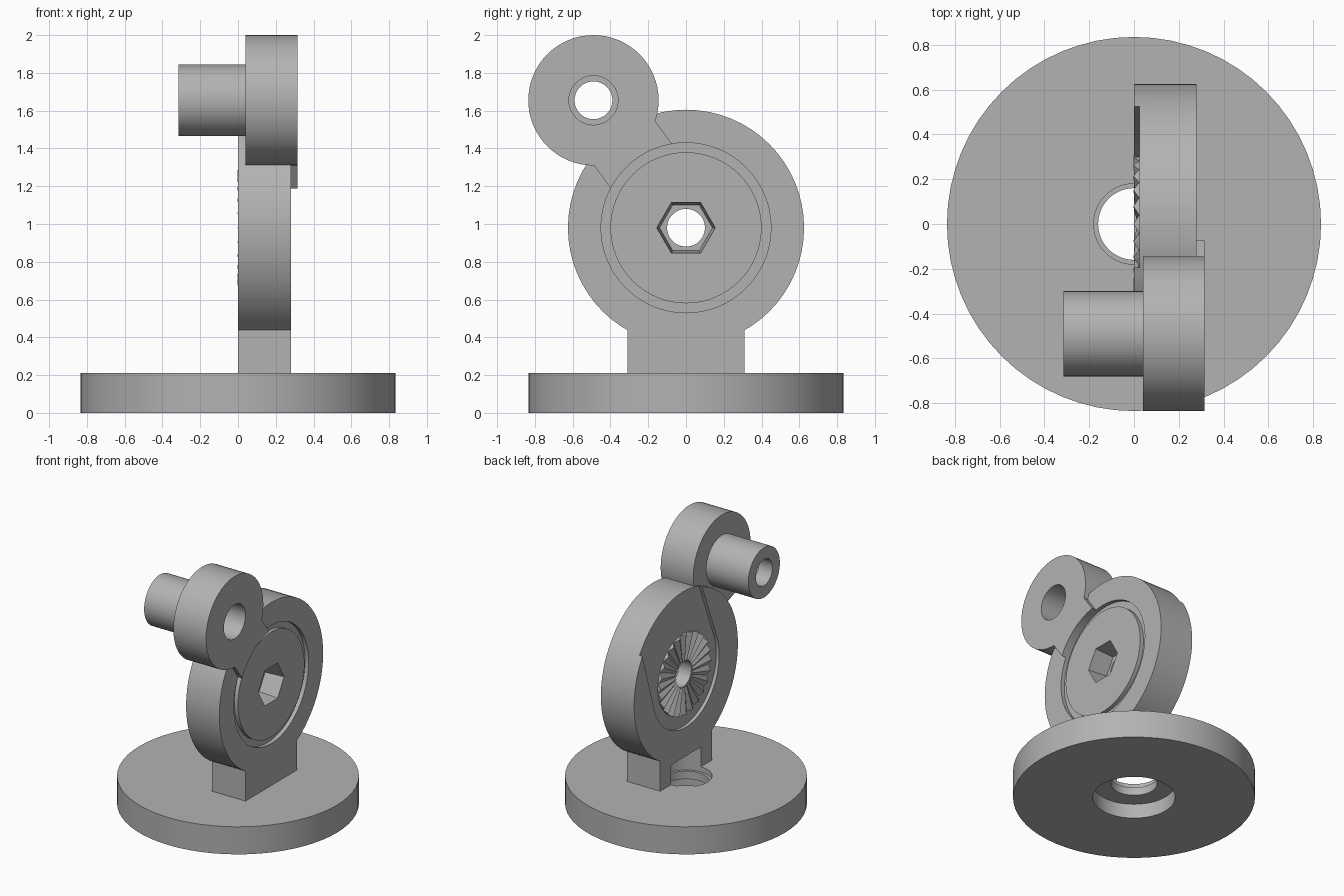
import bpy, bmesh, math

cube = bpy.data.objects.get("Cube")
if cube:
    bpy.data.objects.remove(cube, do_unlink=True)

grey = bpy.data.materials.new("plain_grey")
grey.use_nodes = True
colour = (0.45, 0.45, 0.45, 1)
grey.diffuse_color = colour
grey.node_tree.nodes["Principled BSDF"].inputs["Base Color"].default_value = colour

PIVOT = (0.0, 0.98)      # y, z of the hinge
EYE = (-0.49, 1.655)     # y, z of the arm end


def finish(name, bm):
    bmesh.ops.recalc_face_normals(bm, faces=bm.faces[:])
    mesh = bpy.data.meshes.new(name)
    bm.to_mesh(mesh)
    bm.free()
    mesh.materials.append(grey)
    obj = bpy.data.objects.new(name, mesh)
    bpy.context.collection.objects.link(obj)
    return obj


def ring(radius, centre=(0, 0), sides=64):
    steps = [math.tau * i / sides for i in range(sides)]
    return [(centre[0] + radius * math.cos(a), centre[1] + radius * math.sin(a)) for a in steps]


def prism(name, start, end, low, high, axis="X"):
    """Solid between two matching outlines, along X (y, z points) or Z (x, y points)."""
    bm = bmesh.new()
    loops = []
    for outline, d in ((start, low), (end, high)):
        loops.append([bm.verts.new((d, u, v) if axis == "X" else (u, v, d)) for u, v in outline])
    for loop in loops:
        bm.faces.new(loop)
    n = len(start)
    for i in range(n):
        j = (i + 1) % n
        bm.faces.new((loops[0][i], loops[0][j], loops[1][j], loops[1][i]))
    return finish(name, bm)


def disc(name, radius, low, high, centre=(0, 0), axis="X"):
    outline = ring(radius, centre)
    return prism(name, outline, outline, low, high, axis)


def combine(target, tool, operation="DIFFERENCE"):
    mod = target.modifiers.new("shape", "BOOLEAN")
    mod.operation = operation
    mod.solver = "EXACT"
    mod.object = tool
    bpy.context.view_layer.objects.active = target
    bpy.ops.object.modifier_apply(modifier=mod.name)
    bpy.data.objects.remove(tool, do_unlink=True)


def polar(radius, degrees):
    a = math.radians(degrees)
    return (PIVOT[0] + radius * math.cos(a), PIVOT[1] + radius * math.sin(a))


# Round base with a stepped screw hole
base = disc("base", 0.835, 0, 0.21, axis="Z")
combine(base, disc("cut", 0.16, -0.1, 0.3, axis="Z"))
combine(base, disc("cut", 0.285, -0.1, 0.11, axis="Z"))
combine(base, disc("cut", 0.18, 0.17, 0.3, axis="Z"))

# Upright hinge plate on a rectangular foot
plate = disc("hinge_plate", 0.625, 0, 0.28, PIVOT)
foot = [(-0.31, 0.2), (0.31, 0.2), (0.31, 0.6), (-0.31, 0.6)]
combine(plate, prism("foot", foot, foot, 0, 0.28), "UNION")
combine(plate, disc("cut", 0.18, 0.15, 0.36, axis="Z"))

# Shallow inner recess that opens to the rim between two tangent edges
combine(plate, disc("cut", 0.4, -0.1, 0.025, PIVOT))
opening = [polar(0.4, -17), polar(0.625, 33), polar(0.9, 40), polar(0.9, 70),
           polar(0.9, 102), polar(0.625, 108), polar(0.4, 158)]
combine(plate, prism("cut", opening, opening, -0.1, 0.025))

# Outer ring groove, axle hole and tapered hexagonal socket
groove = disc("groove", 0.45, 0.25, 0.4, PIVOT)
combine(groove, disc("cut", 0.4, 0.2, 0.5, PIVOT))
combine(plate, groove)
combine(plate, disc("cut", 0.1, -0.1, 0.4, PIVOT))
combine(plate, prism("cut", ring(0.14, PIVOT, 6), ring(0.155, PIVOT, 6), 0.13, 0.281))

# Radial teeth around the axle hole
TEETH = 24
bm = bmesh.new()
rows = []
for radius, peak, valley in ((0.1, 0.01, 0.02), (0.305, -0.003, 0.023), (0.305, 0.03, 0.03)):
    row = []
    for i, (y, z) in enumerate(ring(radius, PIVOT, TEETH * 2)):
        row.append(bm.verts.new((valley if i % 2 else peak, y, z)))
    rows.append(row)
for inner, outer in zip(rows, rows[1:]):
    for i in range(TEETH * 2):
        j = (i + 1) % (TEETH * 2)
        bm.faces.new((inner[i], inner[j], outer[j], outer[i]))
finish("locking_teeth", bm)

# Arm: round end, neck towards the hinge and hollow peg
arm = disc("arm", 0.345, 0.04, 0.315, EYE)
dy, dz = EYE[0] - PIVOT[0], EYE[1] - PIVOT[1]
length = math.hypot(dy, dz)
dy, dz = dy / length, dz / length
neck = [(PIVOT[0] + dy * along + dz * side, PIVOT[1] + dz * along - dy * side)
        for along, side in ((0.36, -0.2), (0.36, 0.2), (length, 0.2), (length, -0.2))]
combine(arm, prism("neck", neck, neck, 0.04, 0.315), "UNION")
combine(arm, disc("cut", 0.45, 0.0, 0.4, PIVOT))
combine(arm, disc("peg", 0.19, -0.315, 0.1, EYE), "UNION")
combine(arm, disc("cut", 0.1, -0.5, 0.5, EYE))
combine(arm, disc("cut", 0.13, -0.2, 0.5, EYE))

# Smooth the round walls, keep the edges crisp
for obj in (base, plate, arm):
    bpy.ops.object.select_all(action="DESELECT")
    obj.select_set(True)
    bpy.context.view_layer.objects.active = obj
    bpy.ops.object.shade_smooth_by_angle(angle=math.radians(25))
